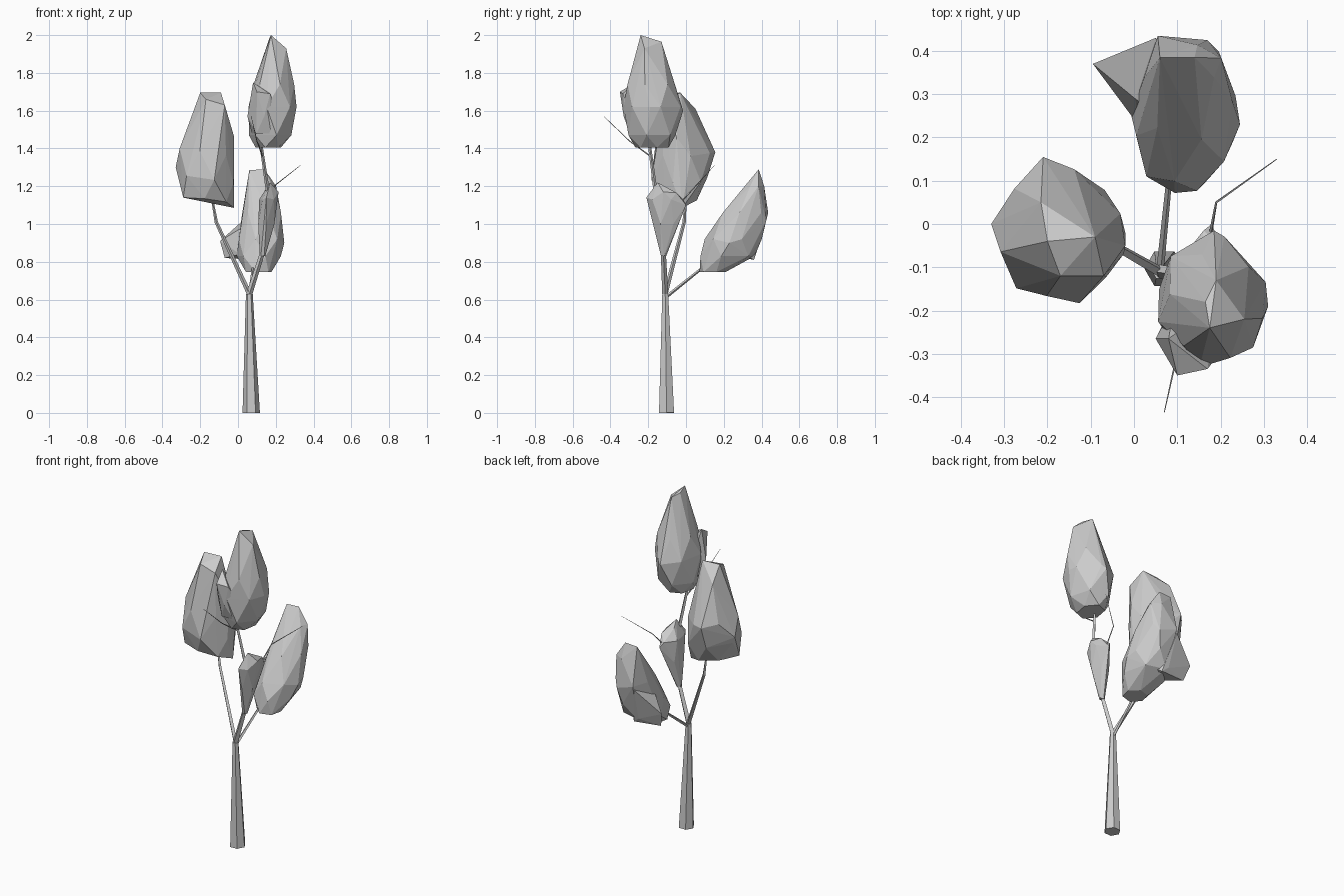
import bpy
import bmesh
from math import cos, sin, pi
from mathutils import Vector

default = bpy.data.objects.get("Cube")
if default:
    bpy.data.objects.remove(default, do_unlink=True)

# One plain grey for bark and foliage
grey = bpy.data.materials.new("plain_grey")
grey.use_nodes = True
colour = (0.6, 0.6, 0.6, 1)
grey.diffuse_color = colour
grey.node_tree.nodes["Principled BSDF"].inputs["Base Color"].default_value = colour


def finish(name, bm):
    """Turn a bmesh into a flat shaded object."""
    bmesh.ops.recalc_face_normals(bm, faces=bm.faces)
    mesh = bpy.data.meshes.new(name)
    bm.to_mesh(mesh)
    bm.free()
    mesh.materials.append(grey)
    obj = bpy.data.objects.new(name, mesh)
    bpy.context.collection.objects.link(obj)
    return obj


def branch(name, path, start_radius, end_radius, sides=4):
    """Tapered faceted limb following a few points."""
    bm = bmesh.new()
    points = [Vector(p) for p in path]
    last = len(points) - 1
    rings = []
    for i, point in enumerate(points):
        along = points[min(i + 1, last)] - points[max(i - 1, 0)]
        side = along.cross(Vector((0, 1, 0))).normalized()
        other = along.cross(side).normalized()
        radius = start_radius + (end_radius - start_radius) * i / last
        rings.append([
            bm.verts.new(point + radius * (side * cos(2 * pi * k / sides) + other * sin(2 * pi * k / sides)))
            for k in range(sides)
        ])
    for low, high in zip(rings, rings[1:]):
        for k in range(sides):
            n = (k + 1) % sides
            bm.faces.new((low[k], low[n], high[n], high[k]))
    bm.faces.new(rings[0])
    bm.faces.new(rings[-1])
    return finish(name, bm)


def foliage(name, rings, corners=(), sides=6, lean=0):
    """Chunky faceted clump: hull around rings of (x, y, z, x radius, y radius)
    and a few corners that stick out. Lean tilts the rings sideways."""
    bm = bmesh.new()
    for i, (x, y, z, rx, ry) in enumerate(rings):
        for k in range(sides):
            angle = 2 * pi * (k + i / 2) / sides + 0.3
            dx, dy = rx * cos(angle), ry * sin(angle)
            bm.verts.new((x + dx, y + dy, z + lean * dx))
    for corner in corners:
        bm.verts.new(corner)
    hull = bmesh.ops.convex_hull(bm, input=bm.verts)
    spare = {v for v in hull["geom_interior"] + hull["geom_unused"]
             if isinstance(v, bmesh.types.BMVert)}
    bmesh.ops.delete(bm, geom=list(spare), context="VERTS")
    return finish(name, bm)


# Trunk and the three main limbs
fork = (0.06, -0.11, 0.63)
branch("trunk", [(0.07, -0.103, 0), fork], 0.046, 0.018, sides=6)
branch("right_limb", [fork, (-0.115, -0.01, 1.01), (-0.14, 0, 1.15)], 0.013, 0.005)
branch("back_limb", [(0.06, -0.11, 0.61), (0.08, 0.09, 0.77), (0.1, 0.2, 0.9)], 0.009, 0.005)
branch("front_limb", [fork, (0.13, -0.12, 0.85), (0.16, -0.16, 1.16), (0.12, -0.195, 1.43)],
       0.016, 0.008)

# Bare twigs
branch("left_twig", [(0.17, -0.06, 1.08), (0.19, 0.05, 1.2), (0.33, 0.15, 1.31)], 0.005, 0.001)
branch("front_twig", [(0.13, -0.19, 1.36), (0.1, -0.3, 1.44), (0.07, -0.435, 1.57)], 0.004, 0.001)

# Foliage on the right limb
foliage("right_foliage", [
    (-0.15, -0.04, 1.13, 0.12, 0.1),
    (-0.17, -0.035, 1.24, 0.15, 0.155),
    (-0.17, -0.02, 1.38, 0.145, 0.15),
], corners=[
    (-0.2, -0.04, 1.695), (-0.09, -0.03, 1.695),
    (-0.17, -0.12, 1.66), (-0.07, -0.12, 1.63),
    (-0.215, 0.05, 1.61), (-0.21, 0.155, 1.38),
    (-0.33, 0, 1.3), (-0.29, -0.1, 1.14),
    (-0.02, -0.02, 1.085), (-0.02, -0.05, 1.46),
], lean=-0.15)

# Tallest foliage with its low front shoulder
foliage("top_foliage", [
    (0.16, -0.18, 1.405, 0.07, 0.09),
    (0.17, -0.18, 1.47, 0.115, 0.13),
    (0.18, -0.18, 1.62, 0.13, 0.155),
    (0.19, -0.19, 1.74, 0.11, 0.125),
], corners=[
    (0.175, -0.24, 2), (0.255, -0.22, 1.93),
    (0.19, -0.13, 1.965), (0.165, -0.18, 1.98),
    (0.185, -0.015, 1.6), (0.31, -0.19, 1.62),
])
foliage("top_foliage_shoulder", [
    (0.14, -0.24, 1.48, 0.07, 0.07),
    (0.14, -0.25, 1.57, 0.08, 0.08),
], corners=[
    (0.1, -0.35, 1.7), (0.17, -0.335, 1.69),
    (0.08, -0.265, 1.75), (0.05, -0.265, 1.57),
], sides=5)

# Back foliage, sweeping outward, with a side lump
foliage("back_foliage", [
    (0.11, 0.14, 0.745, 0.07, 0.07),
    (0.11, 0.22, 0.83, 0.12, 0.15),
    (0.12, 0.25, 0.92, 0.12, 0.155),
    (0.125, 0.31, 1.06, 0.105, 0.12),
    (0.13, 0.37, 1.2, 0.075, 0.045),
], corners=[
    (0.06, 0.385, 1.285), (0.14, 0.385, 1.29),
    (0.055, 0.435, 1.06), (0.17, 0.425, 1.02), (0.245, 0.23, 0.9),
])
foliage("back_foliage_lump", [
    (0.06, 0.29, 0.84, 0.08, 0.08),
    (0.07, 0.31, 0.97, 0.07, 0.07),
], corners=[
    (-0.095, 0.37, 0.91), (-0.07, 0.34, 0.82), (0.05, 0.43, 1.04), (0.1, 0.36, 0.81),
], sides=5)

# Small tapering foliage around the front limb
foliage("inner_foliage", [
    (0.13, -0.12, 0.83, 0.015, 0.015),
    (0.15, -0.115, 1, 0.045, 0.06),
    (0.16, -0.105, 1.13, 0.05, 0.09),
], corners=[
    (0.17, -0.15, 1.22), (0.15, -0.1, 1.19), (0.2, -0.05, 1.165),
    (0.215, -0.12, 1.17), (0.15, -0.21, 1.14), (0.18, 0, 1.1),
], sides=5)
